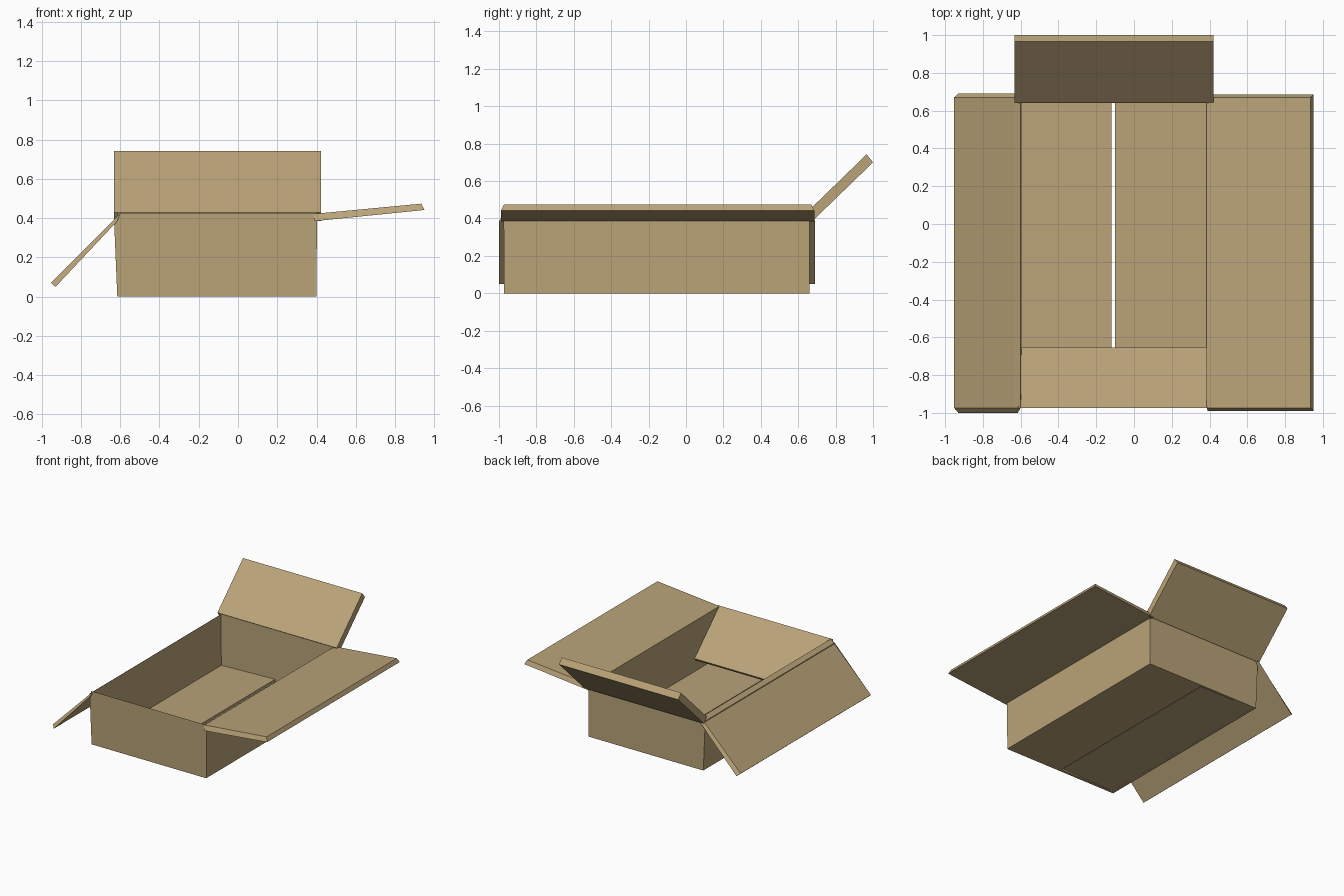
import bpy, bmesh

if "Cube" in bpy.data.objects:
    bpy.data.objects.remove(bpy.data.objects["Cube"])

card = bpy.data.materials.new("cardboard")
card.diffuse_color = (0.49, 0.37, 0.19, 1)
card.use_nodes = True
card.node_tree.nodes["Principled BSDF"].inputs["Base Color"].default_value = card.diffuse_color


def slab(name, inner, outer):
    """Solid panel between two matching quads."""
    bm = bmesh.new()
    a = [bm.verts.new(p) for p in inner]
    b = [bm.verts.new(p) for p in outer]
    bm.faces.new(a)
    bm.faces.new(b[::-1])
    for i in range(4):
        j = (i + 1) % 4
        bm.faces.new((a[j], a[i], b[i], b[j]))
    bmesh.ops.recalc_face_normals(bm, faces=bm.faces)
    me = bpy.data.meshes.new(name)
    bm.to_mesh(me)
    bm.free()
    me.materials.append(card)
    ob = bpy.data.objects.new(name, me)
    bpy.context.collection.objects.link(ob)


def along_y(name, inner, outer, yi, yo):
    """Panel running front to back; inner and outer are two (x, z) points each."""
    def quad(pts, ys):
        (x0, z0), (x1, z1) = pts
        return [(x0, ys[0], z0), (x1, ys[0], z1), (x1, ys[1], z1), (x0, ys[1], z0)]
    slab(name, quad(inner, yi), quad(outer, yo))


def along_x(name, inner, outer, xi, xo):
    """Panel running left to right; inner and outer are two (y, z) points each."""
    def quad(pts, xs):
        (y0, z0), (y1, z1) = pts
        return [(xs[0], y0, z0), (xs[0], y1, z1), (xs[1], y1, z1), (xs[1], y0, z0)]
    slab(name, quad(inner, xi), quad(outer, xo))


# walls
Y = (-0.97, 0.66)
along_y("left_wall", [(-0.595, 0.0), (-0.60, 0.425)], [(-0.615, 0.0), (-0.632, 0.40)], Y, Y)
along_y("right_wall", [(0.382, 0.0), (0.385, 0.42)], [(0.40, 0.0), (0.402, 0.39)], Y, Y)
X = (-0.615, 0.398)
along_x("front_wall", [(-0.95, 0.0), (-0.95, 0.40)], [(-0.972, 0.0), (-0.975, 0.425)], X, X)
along_x("back_wall", [(0.64, 0.0), (0.64, 0.43)], [(0.66, 0.0), (0.66, 0.40)], X, X)

# bottom flaps with a gap between them, the left one a little lifted
B = (-0.968, 0.655)
along_y("bottom_flap_left", [(-0.61, 0.02), (-0.12, 0.036)], [(-0.61, 0.0), (-0.118, 0.014)], B, B)
along_y("bottom_flap_right", [(0.395, 0.022), (-0.10, 0.022)], [(0.395, 0.0), (-0.10, 0.0)], B, B)

# top flaps on the long sides, outer face slightly larger than the inner one
yi, yo = (-0.973, 0.67), (-0.99, 0.686)
along_y("top_flap_left", [(-0.60, 0.425), (-0.953, 0.07)], [(-0.615, 0.385), (-0.93, 0.05)],
        yi, (-1.0, 0.69))
along_y("top_flap_right", [(0.385, 0.422), (0.934, 0.474)], [(0.39, 0.385), (0.95, 0.442)], yi, yo)

# top flaps on the short sides: back one raised, front one folded into the box
along_x("top_flap_back", [(0.643, 0.43), (0.966, 0.743)], [(0.675, 0.385), (1.0, 0.70)],
        (-0.632, 0.422), (-0.632, 0.422))
along_x("top_flap_front", [(-0.972, 0.425), (-0.655, 0.125)], [(-0.965, 0.395), (-0.67, 0.105)],
        (-0.61, 0.392), (-0.61, 0.392))
